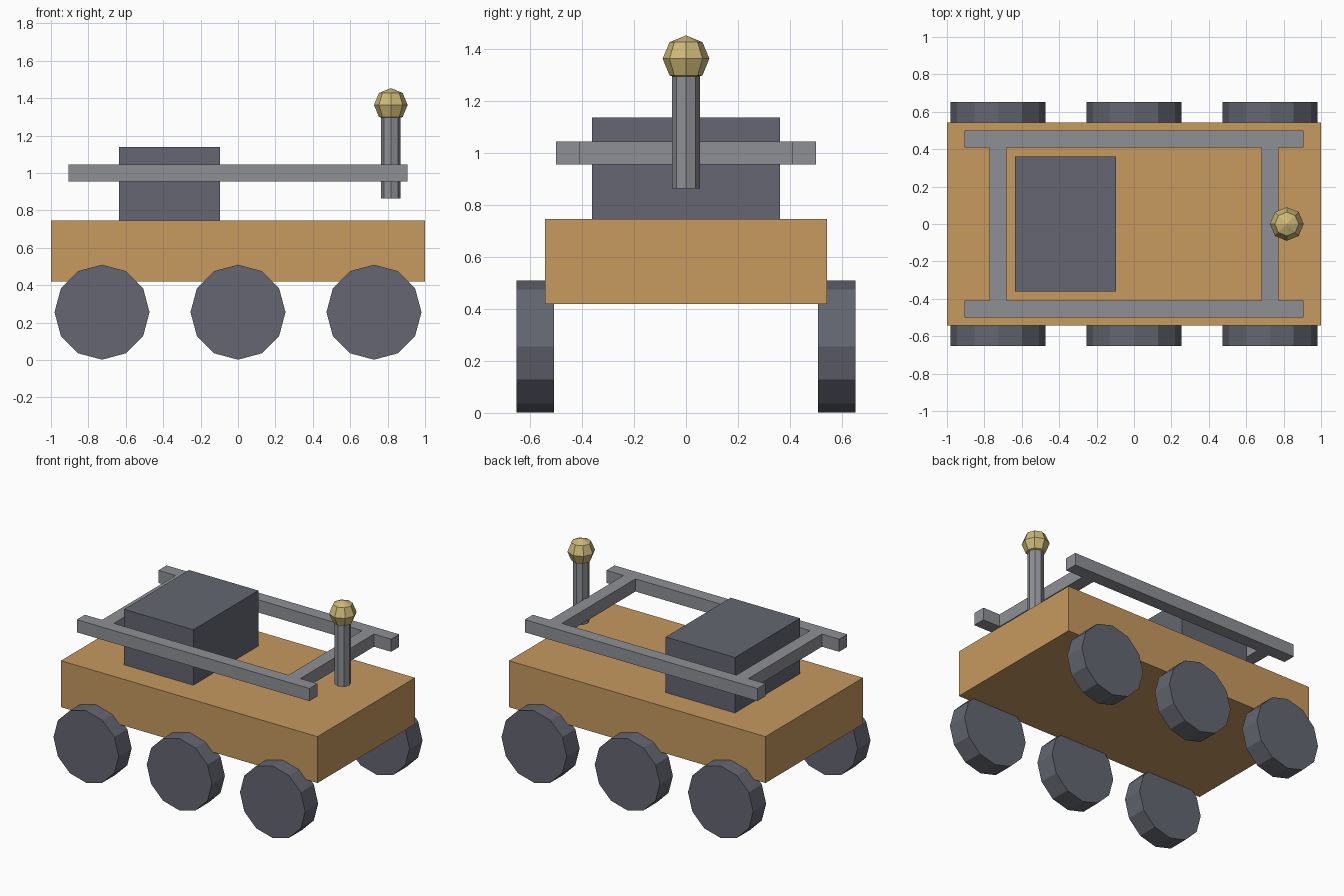
import bpy, math

if "Cube" in bpy.data.objects:
    bpy.data.objects.remove(bpy.data.objects["Cube"])


def material(name, rgb):
    m = bpy.data.materials.new(name)
    m.diffuse_color = (*rgb, 1)
    m.use_nodes = True
    m.node_tree.nodes["Principled BSDF"].inputs["Base Color"].default_value = m.diffuse_color
    return m


ORANGE = material("tan_orange", (0.57, 0.32, 0.115))
DARK = material("dark_slate", (0.128, 0.134, 0.165))
GREY = material("mid_grey", (0.275, 0.28, 0.3))
GOLD = material("pale_gold", (0.61, 0.485, 0.19))


def finish(name, mat):
    o = bpy.context.object
    o.name = name
    o.data.materials.append(mat)
    return o


def box(name, x0, x1, y0, y1, z0, z1, mat):
    bpy.ops.mesh.primitive_cube_add(
        size=1, location=((x0 + x1) / 2, (y0 + y1) / 2, (z0 + z1) / 2))
    bpy.context.object.scale = (x1 - x0, y1 - y0, z1 - z0)
    return finish(name, mat)


# Chassis and equipment box
box("body", -1, 1, -0.543, 0.543, 0.42, 0.747, ORANGE)
box("equipment_box", -0.635, -0.095, -0.362, 0.362, 0.747, 1.138, DARK)

# Six wheels, twelve-sided
for side, y in (("front", -0.581), ("back", 0.581)):
    for i, x in enumerate((-0.727, 0, 0.727)):
        bpy.ops.mesh.primitive_cylinder_add(
            vertices=12, radius=0.254, depth=0.145,
            location=(x, y, 0.256), rotation=(math.pi / 2, 0, 0))
        finish(f"wheel_{side}_{i + 1}", DARK)

# Rail frame: two long rails joined by two crossbars
Z = (0.956, 1.045)
for side, s in (("front", -1), ("back", 1)):
    y0, y1 = sorted((s * 0.41, s * 0.5))
    box(f"rail_{side}", -0.907, 0.907, y0, y1, *Z, GREY)
for side, x in (("left", -0.727), ("right", 0.727)):
    box(f"crossbar_{side}", x - 0.046, x + 0.046, -0.41, 0.41, *Z, GREY)

# Mast with faceted knob
bpy.ops.mesh.primitive_cylinder_add(
    vertices=8, radius=0.053, depth=0.465, location=(0.817, 0, 0.865 + 0.2325))
finish("mast", GREY)
bpy.ops.mesh.primitive_uv_sphere_add(
    segments=8, ring_count=4, radius=0.09, location=(0.817, 0, 1.364))
finish("knob", GOLD)
